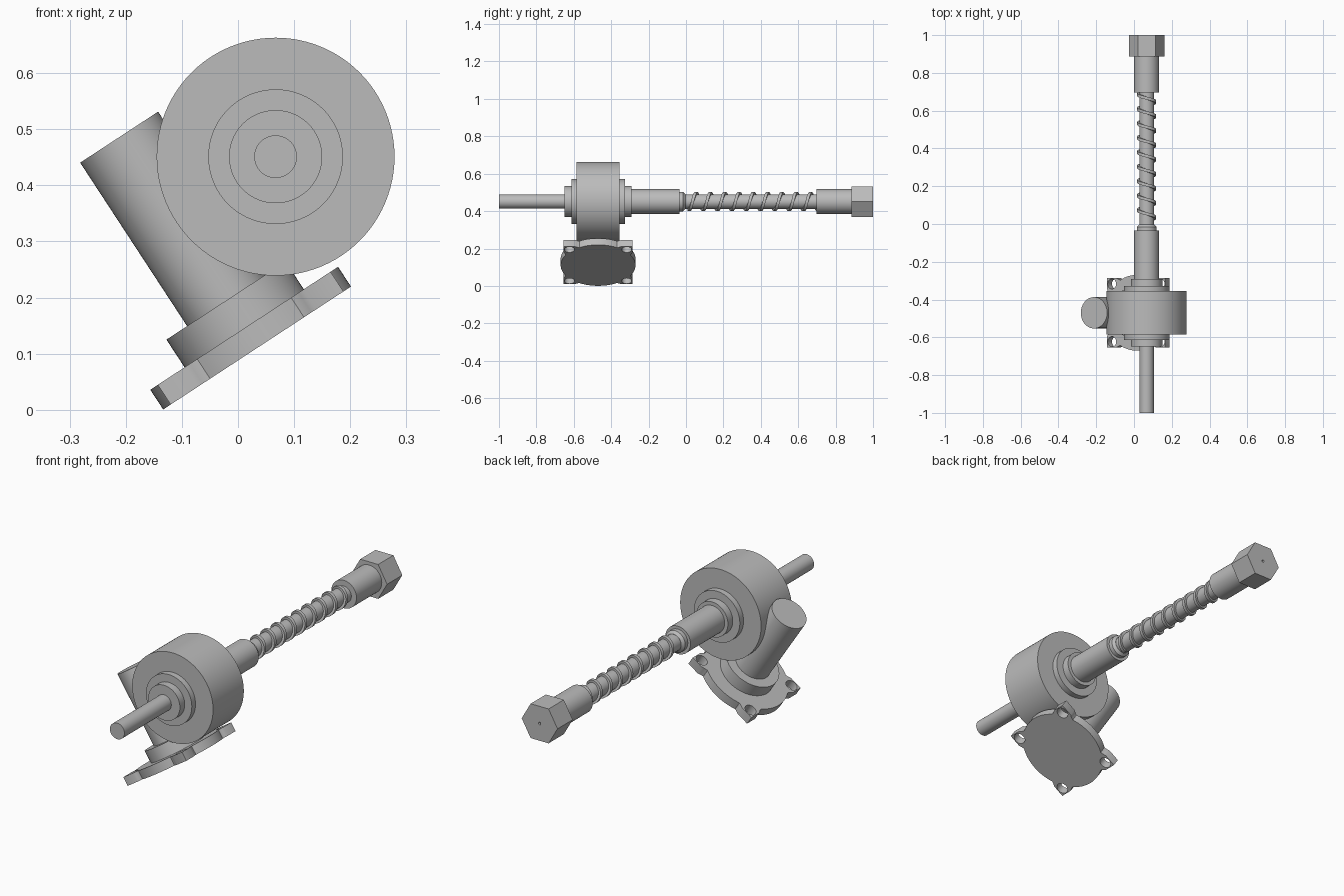
import bpy, bmesh
from math import sin, cos, pi, radians, sqrt
from mathutils import Matrix

cube = bpy.data.objects.get("Cube")
if cube:
    bpy.data.objects.remove(cube)

steel = bpy.data.materials.new("grey_steel")
steel.use_nodes = True
GREY = (0.5, 0.5, 0.5, 1)
steel.diffuse_color = GREY
steel.node_tree.nodes["Principled BSDF"].inputs["Base Color"].default_value = GREY

# Local z runs along the shaft, or up the tilted port
SHAFT = Matrix.Translation((0.067, 0, 0.451)) @ Matrix.Rotation(radians(-90), 4, "X")
PORT = Matrix.Translation((0.034, -0.47, 0.11)) @ Matrix.Rotation(radians(-33.2), 4, "Y")


def loft(name, frame, rings, smooth=True):
    """Skin a list of closed point rings and cap both ends."""
    bm = bmesh.new()
    loops = [[bm.verts.new(p) for p in ring] for ring in rings]
    n = len(loops[0])
    for a, b in zip(loops, loops[1:]):
        for i in range(n):
            j = (i + 1) % n
            bm.faces.new((a[i], a[j], b[j], b[i]))
    bm.faces.new(loops[0][::-1])
    bm.faces.new(loops[-1])
    bmesh.ops.recalc_face_normals(bm, faces=bm.faces)
    mesh = bpy.data.meshes.new(name)
    bm.to_mesh(mesh)
    bm.free()
    mesh.materials.append(steel)
    ob = bpy.data.objects.new(name, mesh)
    bpy.context.collection.objects.link(ob)
    ob.matrix_world = frame
    if smooth:
        select(ob)
        bpy.ops.object.shade_smooth_by_angle(angle=radians(30))
    return ob


def select(ob):
    bpy.ops.object.select_all(action="DESELECT")
    ob.select_set(True)
    bpy.context.view_layer.objects.active = ob


def turned(name, frame, profile, sides=64, centre=(0, 0), smooth=True):
    """Turn a (height, radius) profile around local z."""
    cx, cy = centre
    rings = [[(cx + r * cos(2 * pi * i / sides), cy + r * sin(2 * pi * i / sides), h)
              for i in range(sides)] for h, r in profile]
    return loft(name, frame, rings, smooth)


def drill(target, frame, centre, radius, low, high):
    cutter = turned("drill", frame, [(low, radius), (high, radius)], 24, centre)
    cutter.hide_render = True
    mod = target.modifiers.new("hole", "BOOLEAN")
    mod.operation = "DIFFERENCE"
    mod.solver = "EXACT"
    mod.object = cutter
    select(target)
    bpy.ops.object.modifier_apply(modifier=mod.name)
    bpy.data.objects.remove(cutter)


# Drum with stepped hubs on both sides
MID = -0.47
for name, half, radius in (("drum", 0.115, 0.212), ("hub_ring", 0.143, 0.12), ("hub", 0.179, 0.083)):
    turned(name, SHAFT, [(MID - half, radius), (MID + half, radius)], 96)

# Shaft pieces
turned("front_shaft", SHAFT, [(-1, 0.038), (-0.6, 0.038)])
turned("rear_sleeve", SHAFT, [(-0.3, 0.066), (-0.035, 0.066)])
turned("sleeve_neck", SHAFT, [(-0.04, 0.052), (-0.015, 0.052), (-0.003, 0.04)])
turned("threaded_core", SHAFT, [(-0.04, 0.039), (0.71, 0.039)])
turned("end_sleeve", SHAFT, [(0.697, 0.066), (0.89, 0.066)])
nut = turned("hex_nut", SHAFT, [(0.886, 0.094), (1, 0.094)], 6, smooth=False)
drill(nut, SHAFT, (0, 0), 0.006, 0.95, 1.05)

# Raised helical thread with a square section
PITCH, STEPS = 0.0765, 40
section = [(0.036, -0.008), (0.05, -0.008), (0.05, 0.008), (0.036, 0.008)]
rings = []
for i in range(int(9.1 * STEPS) + 1):
    a = 2 * pi * i / STEPS - pi / 2
    h = 0.035 + PITCH * a / (2 * pi)
    rings.append([(r * cos(a), -r * sin(a), h + d) for r, d in section])
loft("helical_thread", SHAFT, rings)

# Tilted port, its collar and the lobed flange
turned("port_tube", PORT, [(0.03, 0.083), (0.449, 0.083)])
turned("port_collar", PORT, [(0.03, 0.127), (0.101, 0.127)])

LOBE, CORNER = 0.2, 0.184
lobe = [(sqrt(LOBE ** 2 - y * y), y) for y in [0.1 * i / 8 for i in range(-8, 9)]]
tab = [(0.175, 0.107), (0.179, 0.116), (CORNER, 0.125)]
side = [(x, -y) for x, y in reversed(tab)] + lobe + tab + [(CORNER, CORNER)]
outline = []
for q in range(4):
    c, s = cos(q * pi / 2), sin(q * pi / 2)
    outline += [(x * c - y * s, x * s + y * c) for x, y in side]
flange = loft("flange_plate", PORT, [[(x, y, h) for x, y in outline] for h in (0, 0.042)])
for sx in (-1, 1):
    for sy in (-1, 1):
        drill(flange, PORT, (0.153 * sx, 0.153 * sy), 0.027, -0.05, 0.1)
select(flange)
bpy.ops.object.shade_smooth_by_angle(angle=radians(30))
